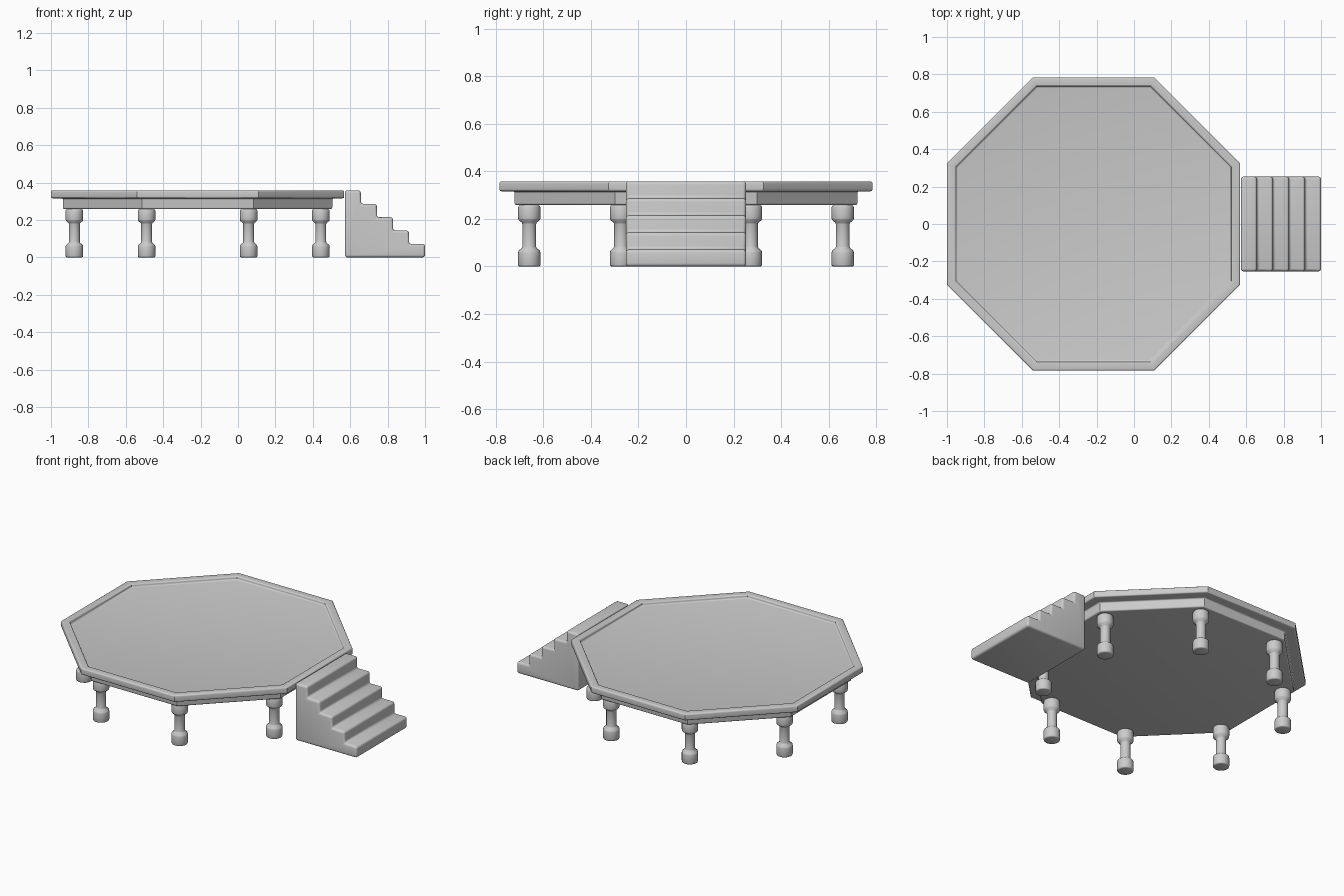
import bpy, bmesh, math

if "Cube" in bpy.data.objects:
    bpy.data.objects.remove(bpy.data.objects["Cube"])

CX = -0.216  # centre of the octagonal deck


def make_object(name, bm, loc=(0, 0, 0), bevel=0.0, smooth=35):
    bmesh.ops.recalc_face_normals(bm, faces=bm.faces)
    mesh = bpy.data.meshes.new(name)
    bm.to_mesh(mesh)
    bm.free()
    ob = bpy.data.objects.new(name, mesh)
    bpy.context.collection.objects.link(ob)
    ob.location = loc
    bpy.ops.object.select_all(action='DESELECT')
    bpy.context.view_layer.objects.active = ob
    ob.select_set(True)
    if bevel:
        mod = ob.modifiers.new("rounded_edges", 'BEVEL')
        mod.width = bevel
        mod.segments = 4
        mod.limit_method = 'ANGLE'
        mod.angle_limit = math.radians(60)
        bpy.ops.object.modifier_apply(modifier=mod.name)
    bpy.ops.object.shade_smooth_by_angle(angle=math.radians(smooth))
    return ob


def lathe(profile, sides, turn=0.0):
    """Stack rings of (radius, z) and cap both ends."""
    bm = bmesh.new()
    rings = []
    for r, z in profile:
        rings.append([bm.verts.new((r * math.cos(turn + math.tau * i / sides),
                                    r * math.sin(turn + math.tau * i / sides), z))
                      for i in range(sides)])
    for a, b in zip(rings, rings[1:]):
        for i in range(sides):
            j = (i + 1) % sides
            bm.faces.new((a[i], a[j], b[j], b[i]))
    bm.faces.new(rings[0])
    bm.faces.new(rings[-1])
    return bm


# Octagonal deck: lower skirt, wider upper slab, recessed floor (values are apothems)
k = 1 / math.cos(math.pi / 8)
deck = [(0.72, 0.258), (0.72, 0.316), (0.784, 0.316),
        (0.784, 0.358), (0.736, 0.358), (0.736, 0.338)]
make_object("deck", lathe([(a * k, z) for a, z in deck], 8, math.pi / 8),
            (CX, 0, 0), bevel=0.009)

# Turned legs below the corners
leg = [(0.040, 0.0), (0.045, 0.002), (0.047, 0.007), (0.047, 0.058), (0.045, 0.066),
       (0.031, 0.078), (0.029, 0.084), (0.029, 0.178), (0.031, 0.184),
       (0.045, 0.195), (0.047, 0.203), (0.047, 0.249), (0.045, 0.254), (0.040, 0.258)]
for i in range(8):
    a = math.pi / 8 + i * math.tau / 8
    make_object(f"leg_{i + 1}", lathe(leg, 24),
                (CX + 0.713 * math.cos(a), 0.713 * math.sin(a), 0), smooth=50)

# Solid stair block: stepped side profile extruded across y
X0, X1, TOP, N, HALF = 0.571, 1.0, 0.358, 5, 0.253
run, rise = (X1 - X0) / N, TOP / N
outline = [(X0, 0), (X0, TOP)]
for i in range(N):
    x = X0 + run * (i + 1)
    outline += [(x, TOP - rise * i), (x, TOP - rise * (i + 1))]
bm = bmesh.new()
side = bm.faces.new([bm.verts.new((x, -HALF, z)) for x, z in outline])
new = bmesh.ops.extrude_face_region(bm, geom=[side])["geom"]
bmesh.ops.translate(bm, vec=(0, 2 * HALF, 0),
                    verts=[v for v in new if isinstance(v, bmesh.types.BMVert)])
make_object("stairs", bm, bevel=0.014)
